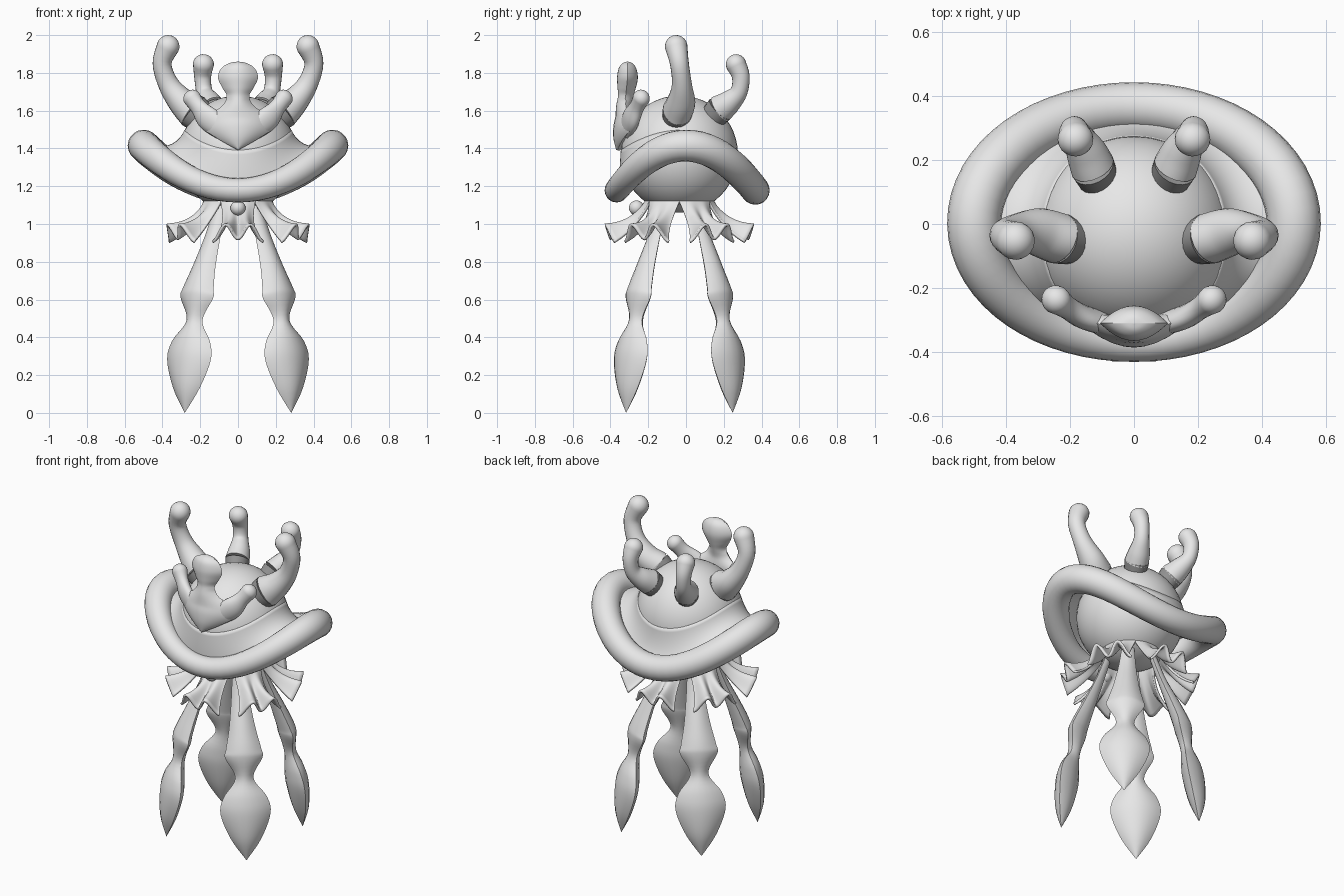
import bpy, bmesh, math
from mathutils import Vector

cube = bpy.data.objects.get("Cube")
if cube:
    bpy.data.objects.remove(cube)


def material(name, value):
    mat = bpy.data.materials.new(name)
    mat.use_nodes = True
    colour = (value, value, value, 1)
    mat.diffuse_color = colour
    mat.node_tree.nodes["Principled BSDF"].inputs["Base Color"].default_value = colour
    return mat


light_grey = material("light_grey", 0.8)
dark_grey = material("dark_grey", 0.3)
BODY_Y, BODY_Z, BODY_R = -0.035, 1.37, 0.31


def finish(name, bm, mat=light_grey, mirror=False, thickness=0):
    bmesh.ops.remove_doubles(bm, verts=bm.verts, dist=0.0005)
    bmesh.ops.recalc_face_normals(bm, faces=bm.faces)
    mesh = bpy.data.meshes.new(name)
    bm.to_mesh(mesh)
    bm.free()
    obj = bpy.data.objects.new(name, mesh)
    bpy.context.collection.objects.link(obj)
    mesh.materials.append(mat)
    for o in bpy.context.selected_objects:
        o.select_set(False)
    obj.select_set(True)
    bpy.context.view_layer.objects.active = obj
    bpy.ops.object.shade_smooth_by_angle(angle=math.radians(50))
    if thickness:
        mod = obj.modifiers.new("Thickness", 'SOLIDIFY')
        mod.thickness, mod.offset = thickness, 0
    if mirror:
        obj.modifiers.new("Mirror", 'MIRROR').use_mirror_merge = False


def loft(bm, rows, closed=True, caps=False):
    """Bridge rows of points with quads."""
    rings = [[bm.verts.new(p) for p in row] for row in rows]
    n = len(rings[0])
    for a, b in zip(rings, rings[1:]):
        for i in range(n if closed else n - 1):
            j = (i + 1) % n
            bm.faces.new((a[i], a[j], b[j], b[i]))
    if caps:
        bm.faces.new(rings[0])
        bm.faces.new(rings[-1])


def smooth_path(keys, steps=5):
    """Catmull-Rom interpolation of tuples."""
    keys = [Vector(k) for k in keys]
    out = []
    for i in range(len(keys) - 1):
        a, b = keys[max(i - 1, 0)], keys[i]
        c, d = keys[i + 1], keys[min(i + 2, len(keys) - 1)]
        for s in range(steps):
            t = s / steps
            out.append(b + (c - a) * (t / 2)
                       + (2 * a - 5 * b + 4 * c - d) * (t * t / 2)
                       + (3 * b - a - 3 * c + d) * (t ** 3 / 2))
    return out + [keys[-1]]


def sweep(bm, keys, side, lens=False, round_tip=False, n=20):
    """Sweep an ellipse or a lens along keys of (x, y, z, width, depth)."""
    pts = smooth_path(keys)
    pos = [Vector(p[:3]) for p in pts]
    size = [(max(p[3], 0), max(p[4], 0)) for p in pts]
    if round_tip:
        way = (pos[-1] - pos[-2]).normalized()
        end, (w, d) = pos[-1], size[-1]
        for k in range(1, 7):
            a = k / 6 * math.pi / 2
            pos.append(end + way * d * math.sin(a))
            size.append((w * math.cos(a), d * math.cos(a)))
    rows = []
    for i, (p, (w, d)) in enumerate(zip(pos, size)):
        t = (pos[min(i + 1, len(pos) - 1)] - pos[max(i - 1, 0)]).normalized()
        u = (side - t * side.dot(t)).normalized()
        v = t.cross(u)
        row = []
        for k in range(n):
            a = math.tau * k / n
            s = math.sin(a)
            row.append(p + u * w * math.cos(a) + v * d * (s * abs(s) if lens else s))
        rows.append(row)
    loft(bm, rows, caps=True)


# Round body
bm = bmesh.new()
bmesh.ops.create_uvsphere(bm, u_segments=40, v_segments=24, radius=BODY_R)
bmesh.ops.translate(bm, verts=bm.verts, vec=(0, BODY_Y, BODY_Z))
finish("body", bm)

# Saddle-shaped rim tube
SEG = 64


def rim_height(a):
    return 1.178 + 0.237 * math.cos(a) ** 2


bm = bmesh.new()
rows = []
for i in range(SEG + 1):
    a = math.tau * i / SEG
    r = 0.07 + 0.014 * math.cos(a) ** 2 + 0.006 * math.sin(a)
    c = Vector((0.5 * math.cos(a), 0.367 * math.sin(a), rim_height(a)))
    out = Vector((math.cos(a) / 0.5, math.sin(a) / 0.367, 0)).normalized()
    t = Vector((-0.5 * math.sin(a), 0.367 * math.cos(a), -0.237 * math.sin(2 * a))).normalized()
    up = out.cross(t)
    rows.append([c + out * r * math.cos(b) + up * r * math.sin(b)
                 for b in (math.tau * k / 20 for k in range(20))])
loft(bm, rows)
finish("rim", bm)

# Brim leaving the dome tangentially and flaring into the rim
bm = bmesh.new()
rows = []
for k in range(13):
    s = k / 12
    row = []
    for i in range(SEG):
        a = math.tau * i / SEG
        c, sn = math.cos(a), math.sin(a)
        lat = math.radians(4 + 20 * c * c)
        length = 0.15 - 0.03 * c * c
        r, z = (BODY_R - 0.001) * math.cos(lat), BODY_Z + BODY_R * math.sin(lat)
        start = Vector((r * c, r * sn + BODY_Y, z))
        bend = start + Vector((c * math.sin(lat), sn * math.sin(lat), -math.cos(lat))) * length
        end = Vector((0.47 * c, 0.345 * sn, rim_height(a)))
        row.append(start * (1 - s) ** 2 + bend * 2 * s * (1 - s) + end * s * s)
    rows.append(row)
loft(bm, rows)
finish("brim", bm, thickness=0.004)


# Curled horns, each standing on a dark collar
def horn_pair(name, keys, side):
    collar = bmesh.new()
    sweep(collar, keys[:2], side)
    finish(name + "_collars", collar, mat=dark_grey, mirror=True)
    horn = bmesh.new()
    sweep(horn, keys[1:], side, round_tip=True)
    finish(name + "s", horn, mirror=True)


horn_pair("side_horn", [
    (0.175, -0.06, 1.545, 0.068, 0.082), (0.237, -0.045, 1.597, 0.08, 0.094),
    (0.3, -0.025, 1.65, 0.075, 0.074), (0.368, -0.022, 1.74, 0.053, 0.055),
    (0.402, -0.035, 1.85, 0.05, 0.05), (0.37, -0.052, 1.94, 0.06, 0.06)], Vector((0, 1, 0)))
horn_pair("back_horn", [
    (0.108, 0.135, 1.56, 0.062, 0.068), (0.13, 0.18, 1.608, 0.07, 0.076),
    (0.152, 0.23, 1.645, 0.062, 0.063), (0.178, 0.28, 1.7, 0.044, 0.046),
    (0.187, 0.29, 1.78, 0.045, 0.047), (0.183, 0.265, 1.845, 0.056, 0.054)], Vector((1, 0, 0)))

# Front crest: shield with a knob, bent around the body
bm = bmesh.new()
y = -0.33
sweep(bm, [(0, y - 0.03, 1.39, 0, 0.01), (0, y - 0.02, 1.45, 0.105, 0.035),
           (0, y - 0.01, 1.51, 0.19, 0.045), (0, y, 1.56, 0.19, 0.045),
           (0, y, 1.62, 0.09, 0.04), (0, y + 0.01, 1.675, 0.06, 0.04),
           (0, y + 0.015, 1.72, 0.082, 0.048), (0, y + 0.02, 1.775, 0.106, 0.055),
           (0, y + 0.02, 1.825, 0.088, 0.046), (0, y + 0.02, 1.852, 0.045, 0.025),
           (0, y + 0.02, 1.86, 0, 0)], Vector((1, 0, 0)), lens=True, n=32)
for v in bm.verts:
    if v.co.z < 1.66:
        v.co.y += 1.5 * v.co.x ** 2
finish("front_crest", bm)
bm = bmesh.new()
sweep(bm, [(0.08, -0.315, 1.5, 0.06, 0.035), (0.16, -0.29, 1.56, 0.065, 0.037),
           (0.21, -0.26, 1.62, 0.045, 0.036), (0.243, -0.237, 1.665, 0.048, 0.045)],
      Vector((0.5, 0.3, -0.8)), round_tip=True)
finish("crest_arms", bm, mirror=True)

# Small bead under the rim
bm = bmesh.new()
bmesh.ops.create_uvsphere(bm, u_segments=20, v_segments=12, radius=0.04)
bmesh.ops.translate(bm, verts=bm.verts, vec=(0, -0.262, 1.085))
finish("front_bead", bm)

# Six ruffled skirt flaps, each with a hem of three drooping folds
bm = bmesh.new()
for f in range(6):
    a = math.radians(60 * f + 30)
    out = Vector((math.cos(a), math.sin(a), 0))
    tan = Vector((-out.y, out.x, 0))
    rows = []
    for j in range(13):
        v = j / 12
        row = []
        for i in range(41):
            u = i / 20 - 1
            wave = -math.cos(2 * math.pi * u) * v ** 1.5
            half = 0.095 - 0.13 * v * (1 - v) + 0.04 * v
            p = out * (0.17 + 0.215 * v ** 1.2 - 0.025 * u * u + 0.015 * wave) + tan * (u * half)
            drop = 0.3 * v - 0.12 * v * v + 0.015 * v * u * u
            row.append(p + Vector((0, BODY_Y, 1.14 - drop + 0.04 * wave)))
        rows.append(row)
    loft(bm, rows, closed=False)
finish("skirt_flaps", bm, thickness=0.014)

# Four leaf-shaped tentacles: (height, outward offset, half width, half depth)
LEAF = [(1.12, 0.09, 0.035, 0.02), (0.95, 0.13, 0.05, 0.025), (0.78, 0.178, 0.075, 0.04),
        (0.66, 0.21, 0.102, 0.05), (0.61, 0.218, 0.108, 0.05), (0.49, 0.23, 0.052, 0.035),
        (0.38, 0.248, 0.125, 0.055), (0.28, 0.26, 0.144, 0.062), (0.13, 0.274, 0.087, 0.045),
        (0, 0.282, 0, 0)]
for sx, xname in ((1, "left"), (-1, "right")):
    for sy, yname in ((-1, "front"), (1, "back")):
        bm = bmesh.new()
        keys = [(sx * o, sy * o + BODY_Y, z, w, d) for z, o, w, d in LEAF]
        sweep(bm, keys, Vector((sx * 0.8, -sy * 0.6, 0)), lens=True)
        finish(f"{yname}_{xname}_tentacle", bm)
